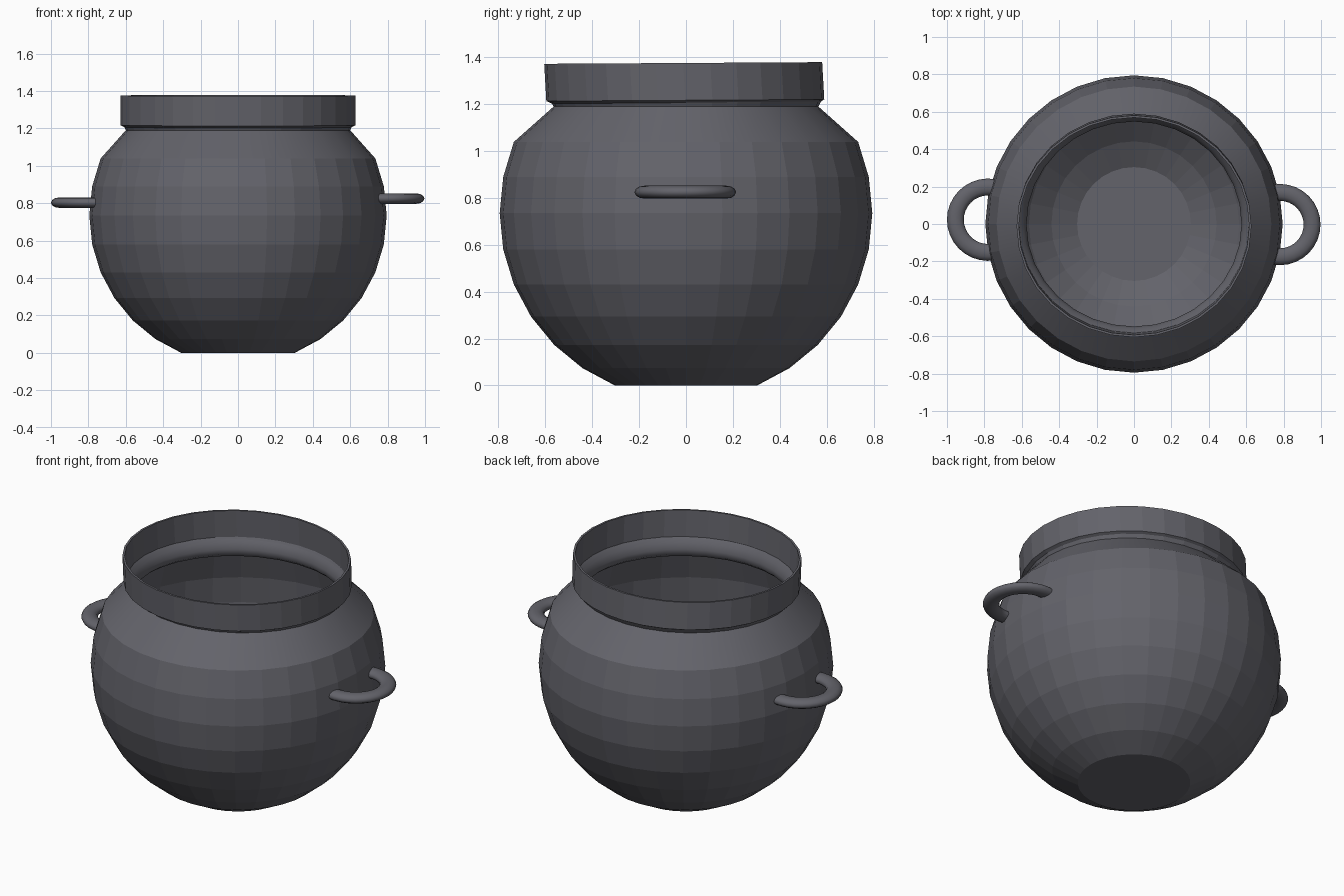
import bpy, bmesh
from math import sin, cos, pi, radians

SEGMENTS = 32

cube = bpy.data.objects.get("Cube")
if cube:
    bpy.data.objects.remove(cube, do_unlink=True)

iron = bpy.data.materials.new("dark grey iron")
iron.use_nodes = True
colour = (0.125, 0.125, 0.145, 1)
iron.diffuse_color = colour
iron.node_tree.nodes["Principled BSDF"].inputs["Base Color"].default_value = colour


def make_object(name, bm):
    mesh = bpy.data.meshes.new(name)
    bm.to_mesh(mesh)
    bm.free()
    mesh.materials.append(iron)
    obj = bpy.data.objects.new(name, mesh)
    bpy.context.collection.objects.link(obj)
    return obj


def bridge(bm, a, b, smooth):
    """Join two closed loops of vertices with quads."""
    n = len(a)
    for i in range(n):
        j = (i + 1) % n
        bm.faces.new((a[i], a[j], b[j], b[i])).smooth = smooth


def lathe(name, rings, smooth_rows=(), floor=False, closed=False):
    """Stack elliptical rings given as (x radius, y radius, z, y shift)."""
    bm = bmesh.new()
    loops = []
    for rx, ry, z, shift in rings:
        loops.append([bm.verts.new((rx * cos(t), ry * sin(t) + shift, z))
                      for t in (2 * pi * i / SEGMENTS for i in range(SEGMENTS))])
    for row in range(len(loops) - 1):
        bridge(bm, loops[row], loops[row + 1], row in smooth_rows)
    if closed:
        bridge(bm, loops[-1], loops[0], False)
    if floor:
        bm.faces.new(loops[0][::-1])
    return make_object(name, bm)


# Round belly: a sphere cut flat at the bottom, drawn in to an oval neck
radius, centre = 0.795, 0.735
belly = []
for step in range(-6, 3):
    angle = step * pi / 16
    r = radius * cos(angle)
    belly.append((r, r, centre + radius * sin(angle), 0))
belly.append((0.60, 0.565, 1.19, 0))
lathe("pot_body", belly, smooth_rows=(8,), floor=True)

# Rolled lip inside the mouth
lathe("inner_lip", [
    (0.60, 0.565, 1.19, 0),
    (0.615, 0.58, 1.22, 0),
    (0.59, 0.56, 1.195, 0),
    (0.575, 0.548, 1.16, 0),
    (0.575, 0.548, 1.13, 0),
    (0.60, 0.57, 1.11, 0),
], smooth_rows=range(1, 5))

# Thin upright collar, leaning slightly to the front
collar = lathe("collar", [
    (0.605, 0.57, 1.205, 0),
    (0.627, 0.593, 1.217, -0.003),
    (0.628, 0.593, 1.376, -0.012),
    (0.616, 0.581, 1.376, -0.012),
    (0.615, 0.580, 1.217, -0.003),
], closed=True)
for v in collar.data.vertices:
    v.co.z += 0.006 * v.co.y


# Flattened half-ring handles
def handle(name, side, y, z, ring_radius):
    bm = bmesh.new()
    loops = []
    for i in range(19):
        t = radians(-100 + 200 * i / 18)
        loop = []
        for k in range(12):
            a = 2 * pi * k / 12
            r = ring_radius + 0.045 * cos(a)
            loop.append(bm.verts.new((side * (0.78 + r * cos(t)),
                                      y + r * sin(t), z + 0.028 * sin(a))))
        loops.append(loop)
    for a, b in zip(loops, loops[1:]):
        bridge(bm, a, b, True)
    bm.faces.new(loops[0])
    bm.faces.new(loops[-1][::-1])
    bmesh.ops.recalc_face_normals(bm, faces=bm.faces)
    make_object(name, bm)


handle("left_handle", 1, -0.003, 0.825, 0.172)
handle("right_handle", -1, 0.023, 0.803, 0.175)
